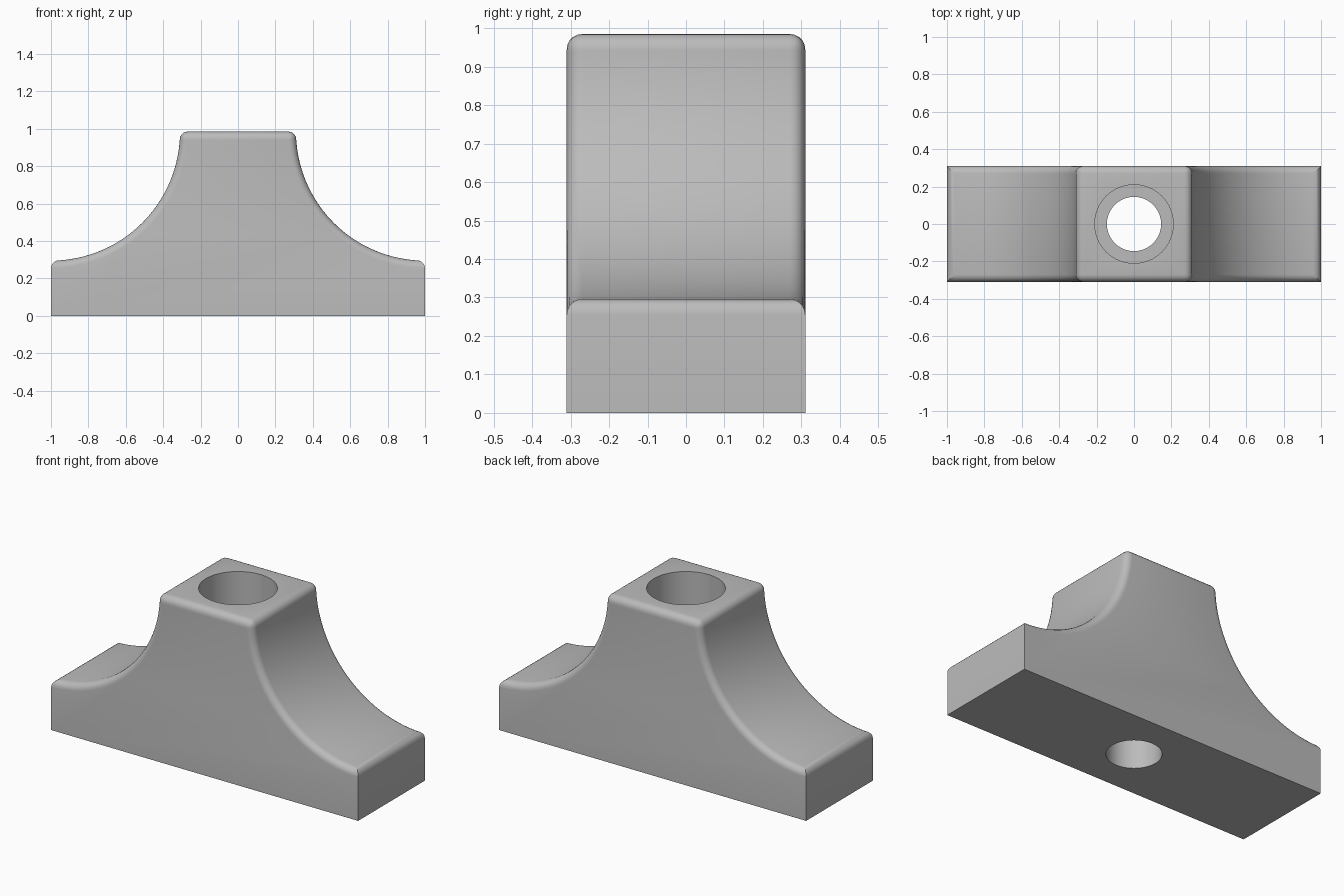
import bpy, bmesh, math

if "Cube" in bpy.data.objects:
    bpy.data.objects.remove(bpy.data.objects["Cube"])

H, END, TOP, D = 0.985, 0.295, 0.31, 0.31   # height, foot height, half top width, half depth
R = H - END                                 # radius of the concave flanks
ARC, ROUND = 24, 0.04

grey = bpy.data.materials.new("light grey")
grey.diffuse_color = (0.5, 0.5, 0.5, 1)
grey.use_nodes = True
grey.node_tree.nodes["Principled BSDF"].inputs["Base Color"].default_value = grey.diffuse_color


def make_object(name, bm):
    bmesh.ops.recalc_face_normals(bm, faces=bm.faces)
    mesh = bpy.data.meshes.new(name)
    bm.to_mesh(mesh)
    bm.free()
    mesh.materials.append(grey)
    obj = bpy.data.objects.new(name, mesh)
    bpy.context.collection.objects.link(obj)
    return obj


# Body: flared profile extruded through the depth
arc = [(1 - R * math.cos(a), H - R * math.sin(a))
       for a in (math.pi / 2 * i / ARC for i in range(ARC + 1))]
right = arc + [(1, 0)]
profile = right + [(-x, z) for x, z in reversed(right)]

bm = bmesh.new()
face = bm.faces.new([bm.verts.new((x, -D, z)) for x, z in profile])
ext = bmesh.ops.extrude_face_region(bm, geom=[face])
bmesh.ops.translate(bm, vec=(0, 2 * D, 0),
                    verts=[v for v in ext["geom"] if isinstance(v, bmesh.types.BMVert)])
bmesh.ops.recalc_face_normals(bm, faces=bm.faces)


# Round the upper rim, leaving the base and the upright end corners sharp
def is_upper_rim(e):
    return (min(v.co.z for v in e.verts) > END - 0.01
            and e.calc_face_angle(0) > math.radians(30))


bmesh.ops.bevel(bm, geom=[e for e in bm.edges if is_upper_rim(e)], offset=ROUND,
                segments=5, profile=0.5, affect='EDGES', clamp_overlap=False)
body = make_object("flared_foot", bm)

# Stepped bolt hole: wide counterbore above a narrow through hole
bm = bmesh.new()
N = 64
rings = []
for r, z in [(0.145, -0.2), (0.145, END), (0.21, END), (0.21, H + 0.2)]:
    rings.append([bm.verts.new((r * math.cos(2 * math.pi * i / N),
                                r * math.sin(2 * math.pi * i / N), z)) for i in range(N)])
for a, b in zip(rings, rings[1:]):
    for i in range(N):
        j = (i + 1) % N
        bm.faces.new((a[i], a[j], b[j], b[i]))
bm.faces.new(rings[0][::-1])
bm.faces.new(rings[-1])
cutter = make_object("bolt_hole_cutter", bm)
cutter.hide_render = True

bpy.context.view_layer.objects.active = body
body.select_set(True)
mod = body.modifiers.new("bolt_hole", 'BOOLEAN')
mod.operation = 'DIFFERENCE'
mod.solver = 'EXACT'
mod.object = cutter
bpy.ops.object.modifier_apply(modifier=mod.name)
bpy.data.objects.remove(cutter)

bpy.ops.object.shade_smooth_by_angle(angle=math.radians(30))
